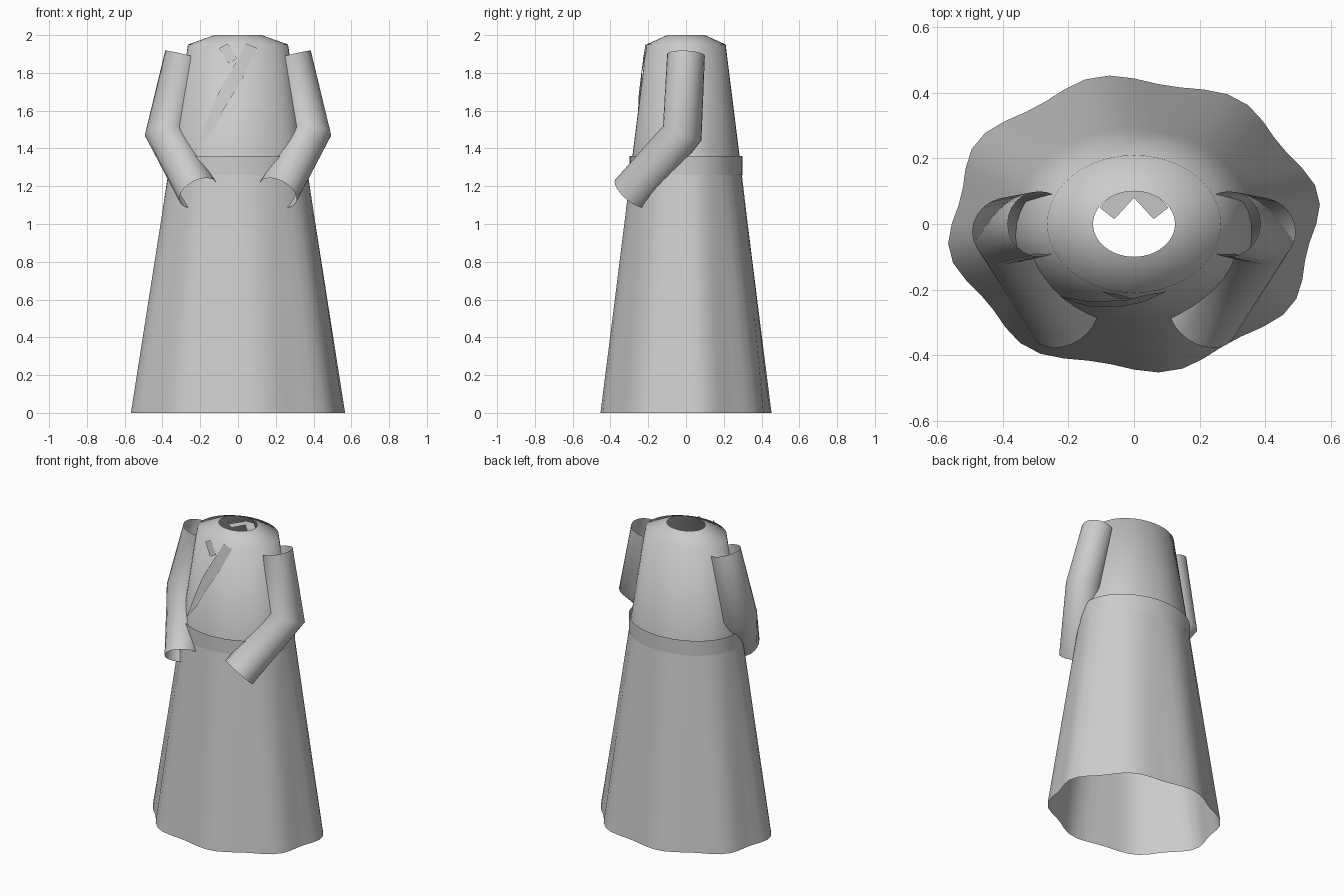
import bpy, math
from mathutils import Vector

if "Cube" in bpy.data.objects:
    bpy.data.objects.remove(bpy.data.objects["Cube"])

N = 48
# body profile: z, x radius, y radius, fold depth
PROFILE = [(0, .556, .444, .033), (.65, .462, .368, .018), (1.3, .365, .291, .004),
           (1.95, .265, .21, 0), (2.0, .125, .10, 0)]


def make(name, verts, faces):
    mesh = bpy.data.meshes.new(name)
    mesh.from_pydata(verts, [], faces)
    for p in mesh.polygons:
        p.use_smooth = True
    ob = bpy.data.objects.new(name, mesh)
    bpy.context.collection.objects.link(ob)
    return ob


def skin(name, rings):
    """Open shell through a list of equal closed rings."""
    n = len(rings[0])
    faces = [(k * n + i, k * n + (i + 1) % n, (k + 1) * n + (i + 1) % n, (k + 1) * n + i)
             for k in range(len(rings) - 1) for i in range(n)]
    return make(name, [v for r in rings for v in r], faces)


def ellipse(z, rx, ry, fold=0):
    ring = []
    for i in range(N):
        a = 2 * math.pi * i / N
        s = 1 + fold * math.sin(8 * a)
        ring.append((rx * s * math.cos(a), ry * s * math.sin(a), z))
    return ring


def tube(name, path, radii, n=24):
    """Round open sleeve along a bent path."""
    pts = [Vector(p) for p in path]
    dirs = [(b - a).normalized() for a, b in zip(pts, pts[1:])]
    rings = []
    for k, (p, r) in enumerate(zip(pts, radii)):
        t = (dirs[max(k - 1, 0)] + dirs[min(k, len(dirs) - 1)]).normalized()
        u = Vector((0, 1, 0))
        u = (u - t * u.dot(t)).normalized()
        w = t.cross(u)
        rings.append([p + r * (math.cos(2 * math.pi * i / n) * u + math.sin(2 * math.pi * i / n) * w)
                      for i in range(n)])
    return skin(name, rings)


def front_y(x, z):
    """Front surface of the chest, slightly proud."""
    f = (1.95 - z) / .65
    rx, ry = .265 + .1 * f, .21 + .081 * f
    return -ry * math.sqrt(1 - (x / rx) ** 2) - .008


def ribbon(name, left, right, across=3):
    """Strip laid on the chest between two edges given in x, z."""
    verts = []
    for (x0, z0), (x1, z1) in zip(left, right):
        for j in range(across):
            f = j / (across - 1)
            x, z = x0 + (x1 - x0) * f, z0 + (z1 - z0) * f
            verts.append((x, front_y(x, z), z))
    faces = [(k * across + j, (k + 1) * across + j, (k + 1) * across + j + 1, k * across + j + 1)
             for k in range(len(left) - 1) for j in range(across - 1)]
    return make(name, verts, faces)


# robe body with folded hem and open neck
skin("robe_body", [ellipse(*p) for p in PROFILE])

# waist sash
skin("waist_sash", [ellipse(1.26, .372, .298), ellipse(1.36, .372, .298)])

# sleeves
for side, name in ((1, "sleeve_right"), (-1, "sleeve_left")):
    tube(name, [(side * .288, 0, 1.895), (side * .385, -.02, 1.48), (side * .21, -.29, 1.165)],
         (.1, .109, .11))

# crossed collar strips on the chest
ribbon("collar_over",
       [(.045, 1.955), (-.02, 1.84), (-.1, 1.7), (-.155, 1.57), (-.23, 1.39)],
       [(.10, 1.932), (.03, 1.78), (-.03, 1.68), (-.08, 1.6), (-.125, 1.51)])
ribbon("collar_under", [(-.10, 1.93), (-.05, 1.85)], [(-.055, 1.955), (-.005, 1.875)])

# collar strips inside the back of the neck
for side, name in ((1, "neck_strip_right"), (-1, "neck_strip_left")):
    make(name, [(0, .08, 1.96), (side * .06, .015, 1.95), (side * .105, .05, 1.95), (side * .03, .13, 1.96),
                (0, .13, 1.96)], [(0, 1, 2, 3, 4)])
